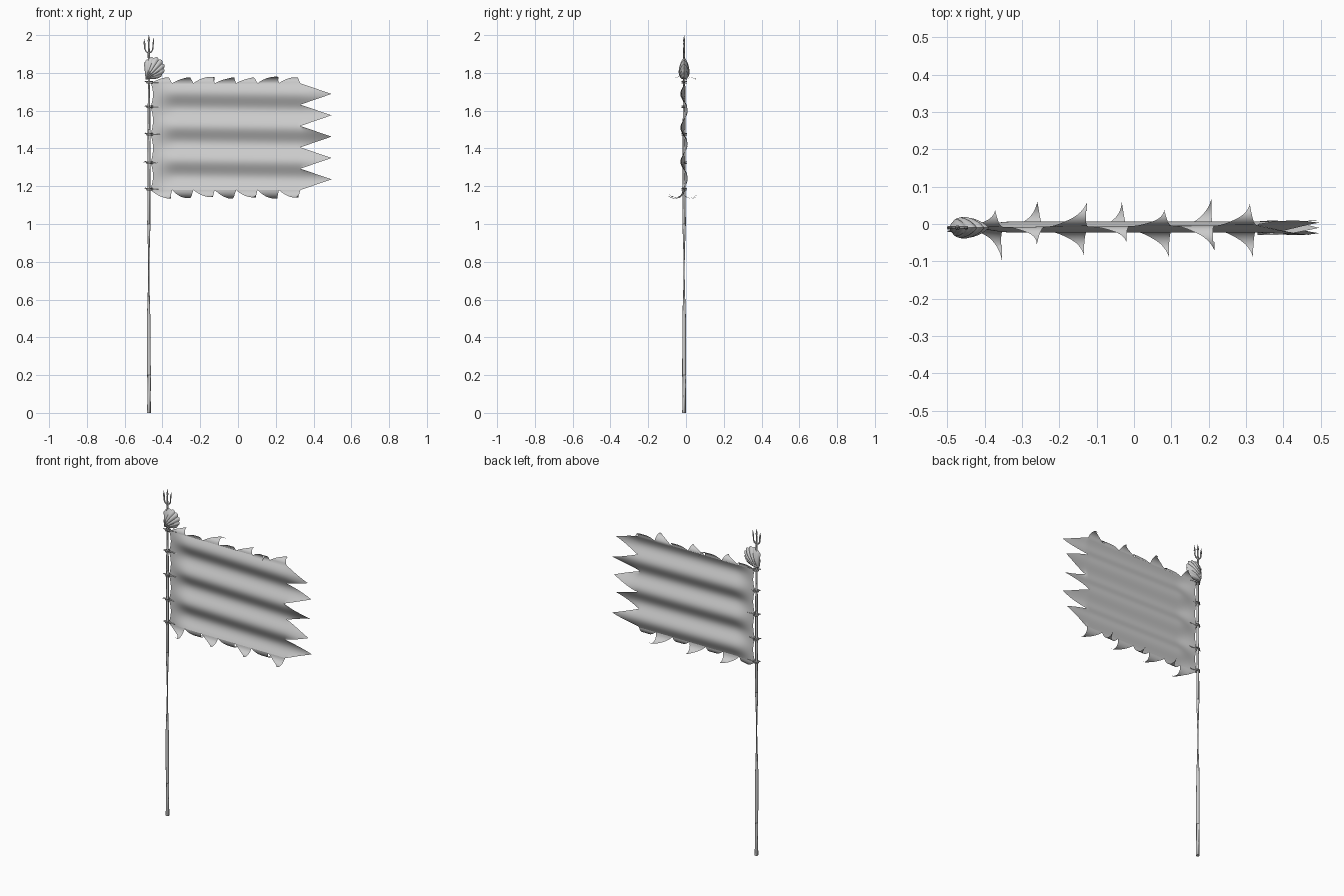
import bpy, bmesh, math, random
from mathutils import Vector, Matrix

random.seed(4)
cube = bpy.data.objects.get("Cube")
if cube:
    bpy.data.objects.remove(cube, do_unlink=True)

grey = bpy.data.materials.new("plain grey")
grey.use_nodes = True
grey.diffuse_color = (0.6, 0.6, 0.6, 1)
grey.node_tree.nodes["Principled BSDF"].inputs["Base Color"].default_value = (0.6, 0.6, 0.6, 1)

PX, PY = -0.472, -0.01          # pole axis
BOTTOM, TOP = 1.18, 1.745       # cloth edges
LEFT, NOTCH, TIP = -0.462, 0.33, 0.495
TIES = (1.75, 1.62, 1.475, 1.325, 1.185)


def finish(bm, name, angle=40):
    bmesh.ops.remove_doubles(bm, verts=bm.verts, dist=0.0004)
    me = bpy.data.meshes.new(name)
    bm.to_mesh(me)
    bm.free()
    ob = bpy.data.objects.new(name, me)
    bpy.context.collection.objects.link(ob)
    me.materials.append(grey)
    bpy.ops.object.select_all(action='DESELECT')
    ob.select_set(True)
    bpy.context.view_layer.objects.active = ob
    bpy.ops.object.shade_smooth_by_angle(angle=math.radians(angle))
    return ob


def sheet(bm, func, nu, nv):
    """Grid of faces through func(u, v), both running from 0 to 1."""
    rows = [[bm.verts.new(func(i / nu, j / nv)) for j in range(nv + 1)] for i in range(nu + 1)]
    for a, b in zip(rows, rows[1:]):
        for j in range(nv):
            bm.faces.new((a[j], b[j], b[j + 1], a[j + 1]))


def tube(bm, path, sides=8):
    """Closed tube along (x, y, z, radius) points."""
    pts = [Vector(p[:3]) for p in path]
    rings = []
    for k, p in enumerate(pts):
        d = pts[min(k + 1, len(pts) - 1)] - pts[max(k - 1, 0)]
        rot = d.to_track_quat('Z', 'Y')
        rings.append([bm.verts.new(p + rot @ Vector((math.cos(a), math.sin(a), 0)) * path[k][3])
                      for a in (2 * math.pi * s / sides for s in range(sides))])
    for a, b in zip(rings, rings[1:]):
        for s in range(sides):
            t = (s + 1) % sides
            bm.faces.new((a[s], a[t], b[t], b[s]))
    bm.faces.new(rings[0][::-1])
    bm.faces.new(rings[-1])


def wave(x, z):
    """Depth of the horizontal folds, flattened towards the pole."""
    k = min(1, max(0, (x - LEFT) / 0.14))
    k = k * k * (3 - 2 * k)
    return -0.008 + k * 0.015 * math.sin(2 * math.pi * (z - 1.56) / 0.18 + 0.5 * x)


# Pole
bm = bmesh.new()
tube(bm, [(PX + 0.001, PY, 0, 0.0105), (PX + 0.001, PY, 0.2, 0.010), (PX - 0.001, PY, 0.5, 0.0095),
          (PX, PY, 1.0, 0.009), (PX + 0.001, PY, 1.5, 0.008), (PX, PY, 1.9, 0.006)], 10)
finish(bm, "pole")

# Trident head
bm = bmesh.new()
tube(bm, [(PX, PY, 1.88, 0.006), (PX, PY, 1.9, 0.006), (PX, PY, 1.972, 0.003)])
tube(bm, [(PX, PY, 1.966, 0.007), (PX, PY, 1.972, 0.006), (PX, PY, 2.0, 0.0005)], 6)
for s in (-1, 1):
    tube(bm, [(PX, PY, 1.905, 0.004), (PX + s * 0.014, PY, 1.912, 0.004), (PX + s * 0.021, PY, 1.926, 0.004),
              (PX + s * 0.022, PY, 1.955, 0.003)], 6)
    tube(bm, [(PX + s * 0.023, PY, 1.95, 0.006), (PX + s * 0.023, PY, 1.956, 0.005),
              (PX + s * 0.026, PY, 1.985, 0.0005)], 6)
finish(bm, "trident_head")

# Scallop shell: two ribbed valves fanning out from a hinge
bm = bmesh.new()
RIBS = 7
for side in (-1, 1):
    def valve(u, v):
        ang = math.radians(4 + 92 * u)
        rib = abs(math.sin(math.pi * RIBS * u))
        reach = 0.06 + 0.056 * math.sin(math.pi * min(1, u * 1.05)) ** 0.7 + 0.035 * u
        reach *= 0.93 + 0.07 * rib
        bulge = 0.029 * math.sin(math.pi * u) ** 0.6 * math.sin(math.pi * v ** 0.75) ** 0.7
        bulge *= 0.85 + 0.15 * rib
        r = reach * v
        return (-0.489 + r * math.cos(ang), PY + side * bulge, 1.765 + r * math.sin(ang))
    sheet(bm, valve, RIBS * 6, 10)
bmesh.ops.recalc_face_normals(bm, faces=bm.faces)
finish(bm, "scallop_shell", 60)

# Cloth with pointed tails, and torn flaps curling off both long edges
bm = bmesh.new()
TAILS, FLAPS = 5, 7


def scallop(z):
    """Left edge sags away from the pole between the ties."""
    for hi, lo in zip(TIES, TIES[1:]):
        if lo <= z <= hi:
            return LEFT + 0.012 * math.sin(math.pi * (z - lo) / (hi - lo))
    return LEFT


def body(u, v):
    z = BOTTOM + (TOP - BOTTOM) * v
    x0 = scallop(z)
    x = x0 + (NOTCH - x0) * u
    return (x, wave(x, z), z)


def tail(u, v):
    z = BOTTOM + (TOP - BOTTOM) * v
    spike = 1 - abs((v * TAILS) % 1 * 2 - 1)
    x = NOTCH + (TIP - NOTCH) * u * spike
    return (x, wave(x, z) * (1 + 0.3 * u), z)


sheet(bm, body, 42, 60)
sheet(bm, tail, 8, 60)
width = (NOTCH - LEFT) / FLAPS
for edge, up, radius in ((TOP, 1, 0.033), (BOTTOM, -1, 0.042)):
    for i in range(FLAPS):
        x0 = LEFT + width * i
        way = 1 if (i + (up > 0)) % 2 else -1
        curl = random.uniform(1.7, 2.5)
        lean = random.uniform(0.03, 0.06)
        size = radius * random.uniform(0.85, 1.1)

        def flap(u, v):
            base = x0 + width * u
            mid = x0 + width * 0.5
            x = mid + (base - mid) * (1 - v) + lean * v ** 1.3
            a = curl * v * (0.75 + 0.4 * u)
            return (x, wave(base, edge) + way * size * (1 - math.cos(a)), edge + up * size * math.sin(a))
        sheet(bm, flap, 6, 10)
bmesh.ops.dissolve_degenerate(bm, edges=bm.edges, dist=0.0002)
finish(bm, "cloth", 70)

# Cord ties with loose ends
bm = bmesh.new()
for k, z in enumerate(TIES):
    for dz in (-0.004, 0.004):
        ring = [(PX + 0.004 + 0.015 * math.cos(a), PY + 0.012 * math.sin(a), z + dz, 0.003)
                for a in (2 * math.pi * s / 12 for s in range(13))]
        tube(bm, ring, 6)
    tube(bm, [(PX - 0.009, PY - 0.004, z, 0.004), (PX - 0.018, PY - 0.008, z + 0.006, 0.003),
              (PX - (0.027 if k == 3 else 0.022), PY - 0.01, z + 0.002, 0.001)], 6)
    tube(bm, [(PX + 0.018, PY, z, 0.004), (PX + 0.04, PY + 0.001, z - 0.001, 0.003),
              (PX + 0.06, PY + 0.002, z, 0.001)], 6)
finish(bm, "cord_ties")
